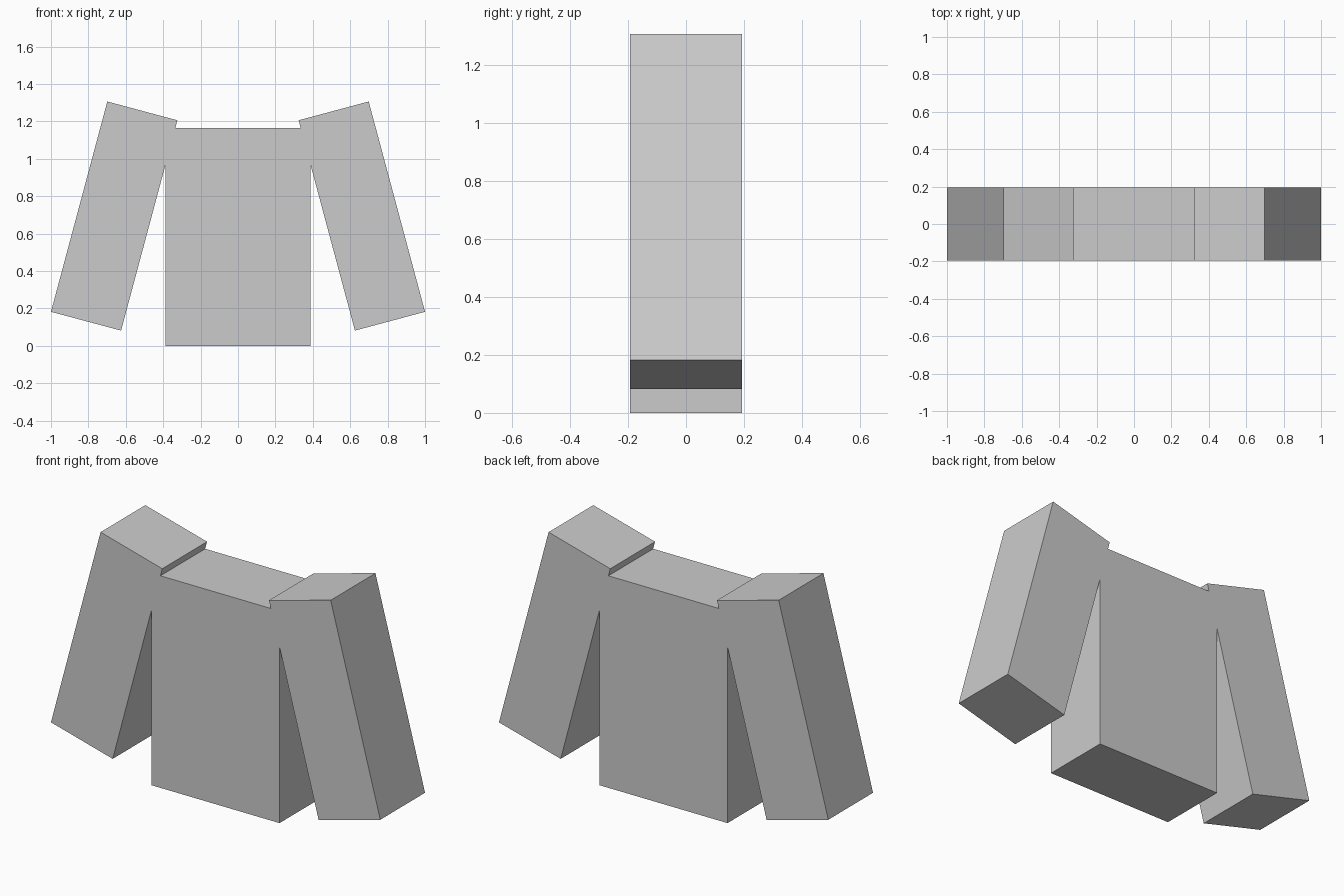
import bpy
from math import radians

cube = bpy.data.objects.get("Cube")
if cube:
    bpy.data.objects.remove(cube, do_unlink=True)

# Single plain grey
grey = bpy.data.materials.new("light_grey")
grey.use_nodes = True
colour = (0.6, 0.6, 0.6, 1)
grey.diffuse_color = colour
grey.node_tree.nodes["Principled BSDF"].inputs["Base Color"].default_value = colour

UNIT = 0.388            # depth of every block
HEIGHT = 3 * UNIT       # blocks are three units tall


def block(name, width, x, z, tilt=0):
    """Box of the common depth and height, tilted about the y axis."""
    bpy.ops.mesh.primitive_cube_add(size=1, location=(x, 0, z),
                                    rotation=(0, radians(tilt), 0))
    obj = bpy.context.object
    obj.name = name
    obj.scale = (width, UNIT, HEIGHT)
    bpy.ops.object.transform_apply(location=False, rotation=False, scale=True)
    obj.data.materials.append(grey)
    return obj


# Torso
block("torso", 2 * UNIT, 0, HEIGHT / 2)

# Sleeves splay outwards towards the bottom
for side, sign in (("left", 1), ("right", -1)):
    block(side + "_sleeve", UNIT, sign * 0.662, 0.694, -15 * sign)
